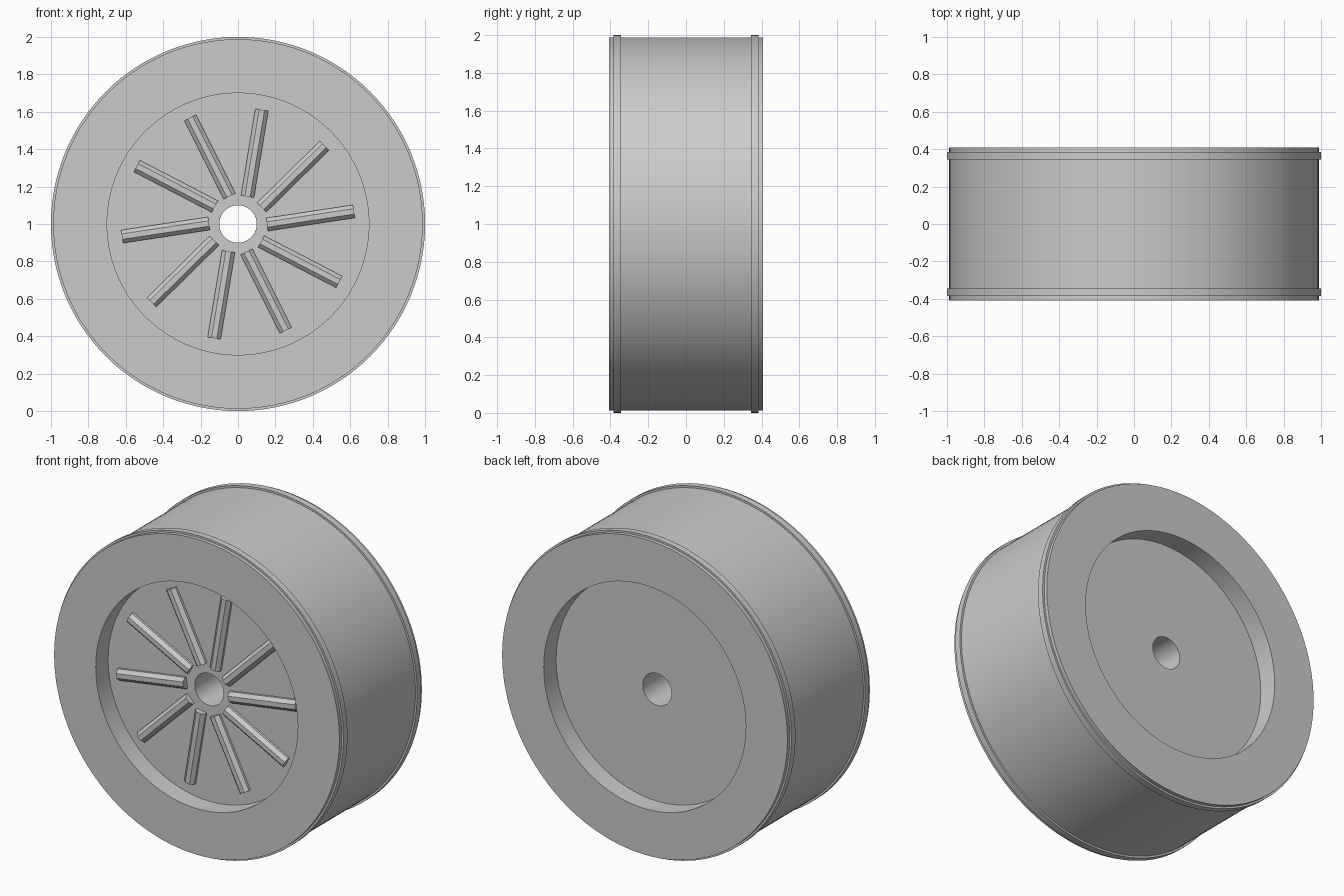
import bpy
import bmesh
import math
from mathutils import Matrix, Vector

cube = bpy.data.objects.get("Cube")
if cube:
    bpy.data.objects.remove(cube, do_unlink=True)

CENTRE = Vector((0, 0, 1))
HALF_WIDTH = 0.408
FLOOR = 0.285           # distance of the recessed web faces from the middle
SEGMENTS = 128
SPOKES = 10

grey = bpy.data.materials.new("plain_grey")
grey.use_nodes = True
colour = (0.6, 0.6, 0.6, 1)
grey.diffuse_color = colour
grey.node_tree.nodes["Principled BSDF"].inputs["Base Color"].default_value = colour


def finish(name, bm):
    bmesh.ops.recalc_face_normals(bm, faces=bm.faces)
    mesh = bpy.data.meshes.new(name)
    bm.to_mesh(mesh)
    bm.free()
    mesh.materials.append(grey)
    obj = bpy.data.objects.new(name, mesh)
    bpy.context.collection.objects.link(obj)
    obj.location = CENTRE
    return obj


def lathe(name, profile):
    """Spin a closed (radius, y) profile around the axle."""
    bm = bmesh.new()
    verts = [bm.verts.new((r, y, 0)) for r, y in profile]
    edges = [bm.edges.new((v, verts[i - 1])) for i, v in enumerate(verts)]
    bmesh.ops.spin(bm, geom=verts + edges, cent=(0, 0, 0), axis=(0, 1, 0),
                   angle=math.tau, steps=SEGMENTS, use_duplicate=False)
    bmesh.ops.remove_doubles(bm, verts=bm.verts, dist=1e-4)
    obj = finish(name, bm)
    bpy.ops.object.select_all(action="DESELECT")
    obj.select_set(True)
    bpy.context.view_layer.objects.active = obj
    bpy.ops.object.shade_smooth_by_angle(angle=math.radians(30))
    return obj


# Wheel body: bore, recessed web, side face, raised band, barrel; then mirrored
half = [(0.1, FLOOR), (0.7, FLOOR), (0.7, HALF_WIDTH), (0.988, HALF_WIDTH),
        (0.988, 0.385), (1.0, 0.385), (1.0, 0.345), (0.988, 0.345)]
lathe("wheel_body", half + [(r, -y) for r, y in reversed(half)])

# Spokes: octagonal bars half sunk in the front web, set slightly off the radius
bm = bmesh.new()
for i in range(SPOKES):
    angle = math.radians(8.6) + i * math.tau / SPOKES
    place = (Matrix.Rotation(-angle, 4, "Y")
             @ Matrix.Translation((0.388, -FLOOR, -0.026))
             @ Matrix.Rotation(math.pi / 2, 4, "Y")
             @ Matrix.Rotation(math.pi / 8, 4, "Z"))
    bmesh.ops.create_cone(bm, cap_ends=True, segments=8, radius1=0.038,
                          radius2=0.038, depth=0.47, matrix=place)
finish("spokes", bm)
